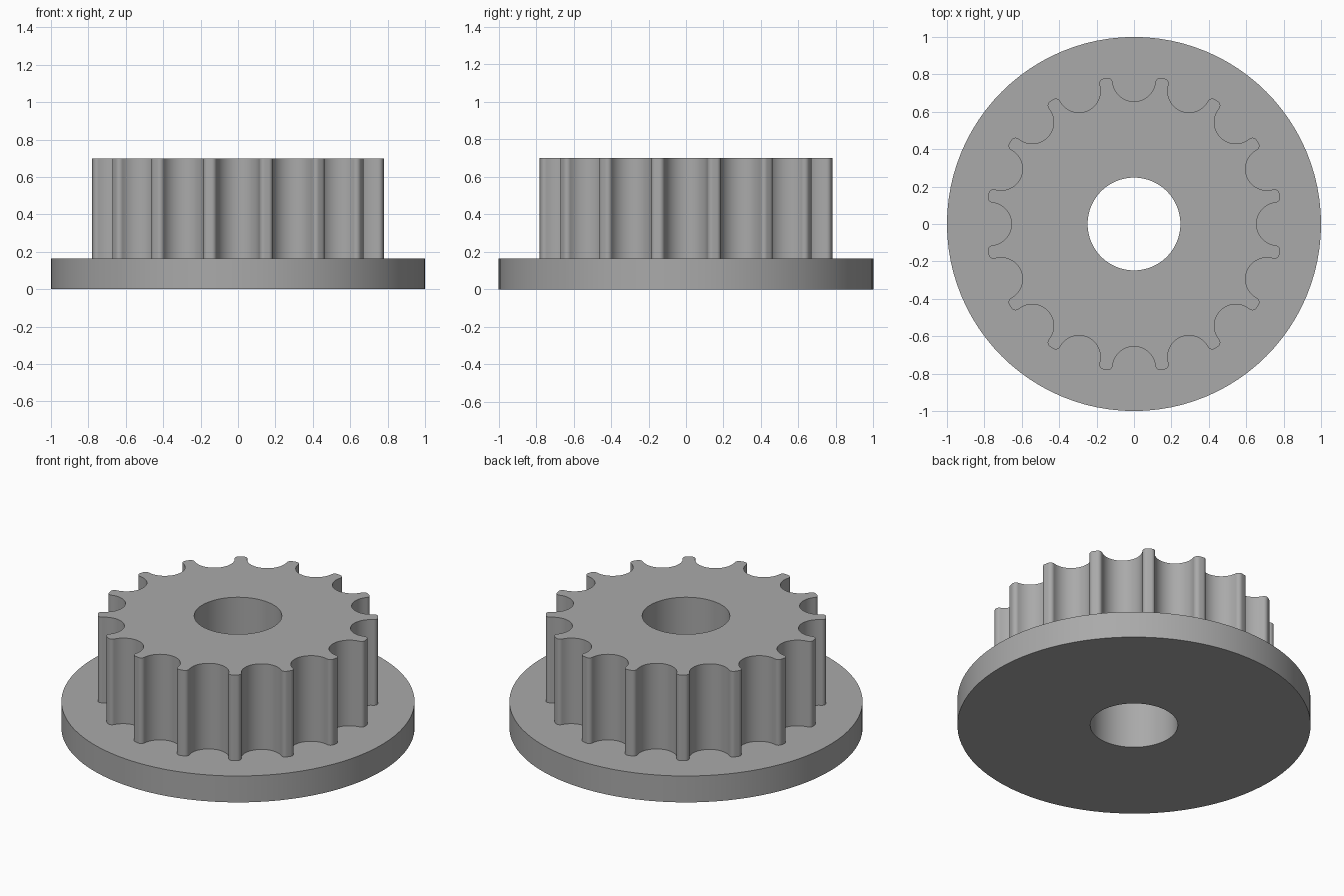
import bpy, bmesh
from math import sin, cos, pi, asin, atan2, radians
from mathutils import Vector

cube = bpy.data.objects.get("Cube")
if cube:
    bpy.data.objects.remove(cube, do_unlink=True)

TEETH = 16
BORE_R, FLANGE_R, TIP_R = 0.248, 1.0, 0.794
GROOVE_R, GROOVE_AT = 0.115, 0.77     # groove radius and distance from the axis
ROUND_R = 0.025                       # rounding of the tooth corners
FLANGE_TOP, DRUM_TOP = 0.165, 0.70

grey = bpy.data.materials.new("plain_grey")
grey.use_nodes = True
colour = (0.40, 0.40, 0.40, 1)
grey.diffuse_color = colour
grey.node_tree.nodes["Principled BSDF"].inputs["Base Color"].default_value = colour


def arc(centre, radius, start, end, steps):
    return [centre + radius * Vector((cos(a), sin(a)))
            for a in (start + (end - start) * i / steps for i in range(steps + 1))]


def circle(radius, steps=96):
    return arc(Vector((0, 0)), radius, 0, 2 * pi, steps)[:-1]


def tooth_profile():
    """One groove with its two rounded corners, repeated around the axis."""
    groove = Vector((GROOVE_AT, 0))
    turn = 2 * asin((GROOVE_R + ROUND_R) / (2 * GROOVE_AT))
    corner = (TIP_R - ROUND_R) * Vector((cos(turn), sin(turn)))
    to_corner = corner - groove
    meet = atan2(to_corner.y, to_corner.x)
    upper = arc(groove, GROOVE_R, pi, meet, 12)
    upper += arc(corner, ROUND_R, meet - pi, turn - 2 * pi, 6)[1:] if meet - pi < turn - 2 * pi \
        else arc(corner, ROUND_R, meet - pi, turn, 8)[1:]
    lower = [Vector((p.x, -p.y)) for p in reversed(upper[1:])]
    unit = lower + upper
    points = []
    for k in range(TEETH):
        a = 2 * pi * k / TEETH
        points += [Vector((p.x * cos(a) - p.y * sin(a), p.x * sin(a) + p.y * cos(a)))
                   for p in unit]
    return points


def loop(bm, points, z):
    return [bm.verts.new((p.x, p.y, z)) for p in points]


def wall(bm, low, high, outward=True):
    n = len(low)
    for i in range(n):
        j = (i + 1) % n
        quad = [low[i], low[j], high[j], high[i]]
        bm.faces.new(quad if outward else quad[::-1])


def cap(bm, outer, inner, up=True):
    edges = []
    for ring in (outer, inner):
        for a, b in zip(ring, ring[1:] + ring[:1]):
            edges.append(bm.edges.get((a, b)) or bm.edges.new((a, b)))
    made = bmesh.ops.triangle_fill(bm, edges=edges, use_beauty=True,
                                   normal=(0, 0, 1 if up else -1))
    for f in made["geom"]:
        if isinstance(f, bmesh.types.BMFace):
            f.normal_update()
            if (f.normal.z > 0) != up:
                f.normal_flip()


def finish(bm, name):
    mesh = bpy.data.meshes.new(name)
    bm.to_mesh(mesh)
    bm.free()
    mesh.materials.append(grey)
    obj = bpy.data.objects.new(name, mesh)
    bpy.context.collection.objects.link(obj)
    bpy.ops.object.select_all(action='DESELECT')
    obj.select_set(True)
    bpy.context.view_layer.objects.active = obj
    bpy.ops.object.shade_smooth_by_angle(angle=radians(35))


teeth, bore, rim = tooth_profile(), circle(BORE_R), circle(FLANGE_R)

# Base flange, its top ending at the foot of the teeth
bm = bmesh.new()
rim_low, rim_high = loop(bm, rim, 0), loop(bm, rim, FLANGE_TOP)
bore_low, bore_high = loop(bm, bore, 0), loop(bm, bore, FLANGE_TOP)
wall(bm, rim_low, rim_high)
wall(bm, bore_low, bore_high, outward=False)
cap(bm, rim_low, bore_low, up=False)
cap(bm, rim_high, loop(bm, teeth, FLANGE_TOP))
finish(bm, "base_flange")

# Toothed drum with the upper part of the bore
bm = bmesh.new()
teeth_low, teeth_high = loop(bm, teeth, FLANGE_TOP), loop(bm, teeth, DRUM_TOP)
bore_low, bore_high = loop(bm, bore, FLANGE_TOP), loop(bm, bore, DRUM_TOP)
wall(bm, teeth_low, teeth_high)
wall(bm, bore_low, bore_high, outward=False)
cap(bm, teeth_high, bore_high)
finish(bm, "toothed_drum")
